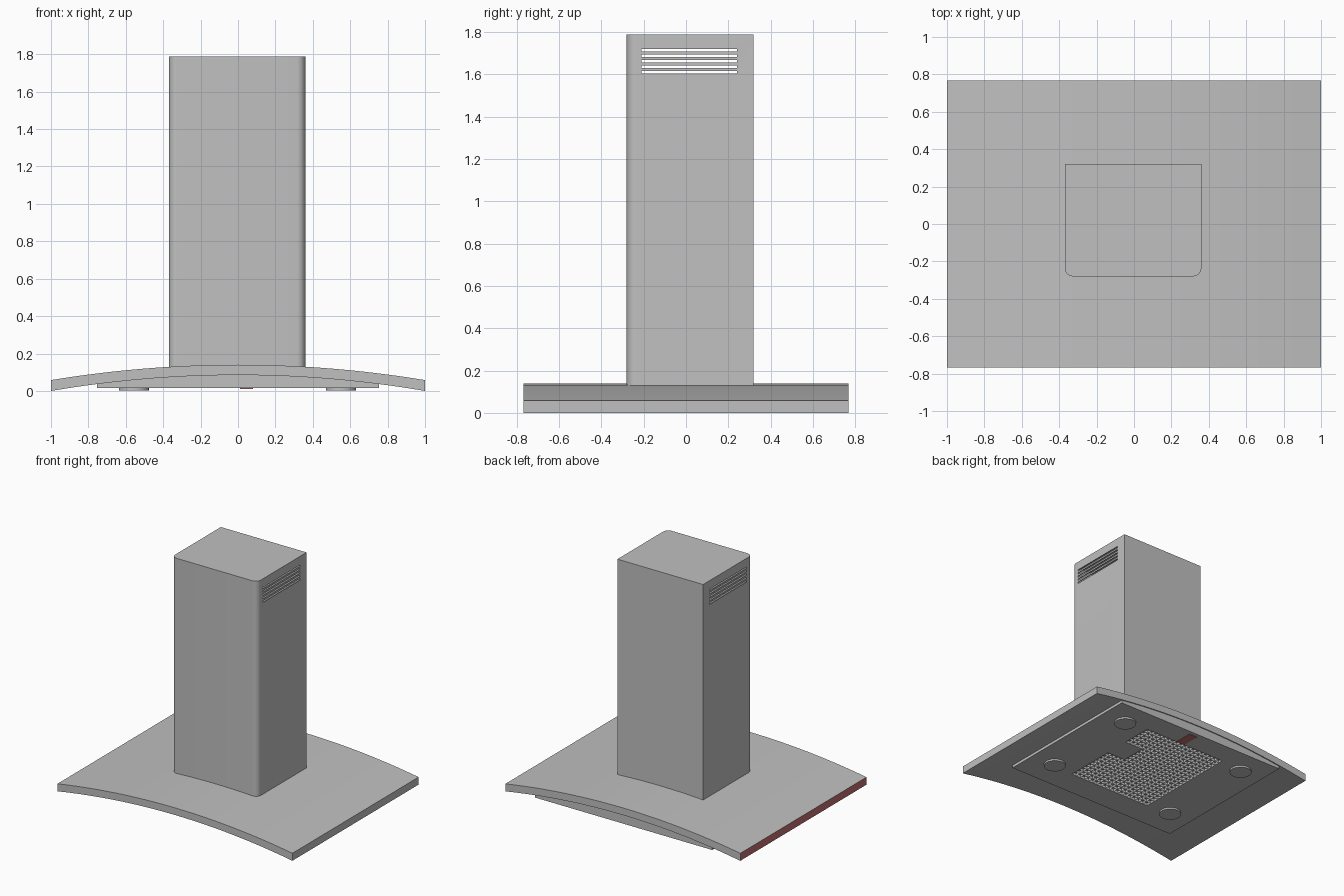
import bpy, bmesh, math
from mathutils import Matrix, Vector

cube = bpy.data.objects.get("Cube")
if cube:
    bpy.data.objects.remove(cube, do_unlink=True)


def material(name, colour):
    mat = bpy.data.materials.new(name)
    mat.use_nodes = True
    mat.diffuse_color = colour
    mat.node_tree.nodes["Principled BSDF"].inputs["Base Color"].default_value = colour
    return mat


steel = material("steel grey", (0.53, 0.53, 0.53, 1))
red = material("dull red", (0.53, 0.16, 0.16, 1))


def finish(name, bm, mats, smooth=True):
    bmesh.ops.recalc_face_normals(bm, faces=bm.faces)
    mesh = bpy.data.meshes.new(name)
    bm.to_mesh(mesh)
    bm.free()
    for mat in mats:
        mesh.materials.append(mat)
    obj = bpy.data.objects.new(name, mesh)
    bpy.context.collection.objects.link(obj)
    if smooth:
        shade(obj)
    return obj


def shade(obj):
    bpy.ops.object.select_all(action='DESELECT')
    obj.select_set(True)
    bpy.context.view_layer.objects.active = obj
    bpy.ops.object.shade_smooth_by_angle(angle=math.radians(30))


def extrude_profile(points, offset):
    bm = bmesh.new()
    face = bm.faces.new([bm.verts.new(p) for p in points])
    new = bmesh.ops.extrude_face_region(bm, geom=[face])["geom"]
    bmesh.ops.translate(bm, vec=offset,
                        verts=[v for v in new if isinstance(v, bmesh.types.BMVert)])
    return bm


def add_box(bm, size, centre):
    bmesh.ops.create_cube(bm, size=1, matrix=Matrix.Translation(centre)
                          @ Matrix.Diagonal((*size, 1)))


def span(a, b, n):
    return [a + (b - a) * i / n for i in range(n + 1)]


def arch_top(x):
    return 0.14 - 0.082 * x * x


def arch_bottom(x):
    return 0.085 * (1 - x * x)


# Arched canopy, with one coloured end
xs = span(-1, 1, 24)
outline = [(x, -0.767, arch_top(x)) for x in xs]
outline += [(x, -0.767, arch_bottom(x)) for x in reversed(xs)]
bm = extrude_profile(outline, (0, 1.535, 0))
bm.normal_update()
for f in bm.faces:
    if f.calc_center_median().x < -0.99:
        f.material_index = 1
finish("canopy", bm, [steel, red])

# Chimney with rounded front corners
left, right, front, back, radius = -0.37, 0.36, -0.28, 0.32, 0.045
outline = [(right, back, 0.1), (left, back, 0.1)]
for cx, start in ((left + radius, 180), (right - radius, 270)):
    for a in span(start, start + 90, 8):
        a = math.radians(a)
        outline.append((cx + radius * math.cos(a),
                        front + radius + radius * math.sin(a), 0.1))
chimney = finish("chimney", extrude_profile(outline, (0, 0, 1.687)), [steel], False)
wall = chimney.modifiers.new("wall", 'SOLIDIFY')
wall.thickness = 0.01
wall.offset = -1

# Vent slots through both chimney sides
bm = bmesh.new()
for i in range(5):
    add_box(bm, (1, 0.45, 0.013), (0, 0.015, 1.61 + i * 0.026))
cutter = finish("slot_cutter", bm, [steel], False)
cutter.hide_render = True
cut = chimney.modifiers.new("slots", 'BOOLEAN')
cut.operation = 'DIFFERENCE'
cut.solver = 'EXACT'
cut.object = cutter
bpy.context.view_layer.objects.active = chimney
chimney.select_set(True)
for name in ("wall", "slots"):
    bpy.ops.object.modifier_apply(modifier=name)
bpy.data.objects.remove(cutter, do_unlink=True)
shade(chimney)

# Underside panel with a perforated filter
xs = [-0.755] + span(-0.36, 0.36, 18) + [0.755]
ys = [-0.49] + span(-0.28, 0.58, 21) + [0.76]
bm = bmesh.new()
grid = [[bm.verts.new((x, y, 0.015)) for y in ys] for x in xs]
holes = []
for i in range(len(xs) - 1):
    for j in range(len(ys) - 1):
        f = bm.faces.new((grid[i][j], grid[i][j + 1], grid[i + 1][j + 1], grid[i + 1][j]))
        c = f.calc_center_median()
        notch = c.x > 0.2 and 0.14 < c.y < 0.34
        if abs(c.x) < 0.36 and -0.28 < c.y < 0.58 and not notch:
            holes.append(f)
rim = [e for e in bm.edges if e.is_boundary]
bmesh.ops.inset_individual(bm, faces=holes, thickness=0.007)
for f in bmesh.ops.extrude_discrete_faces(bm, faces=holes)["faces"]:
    for e in f.edges:
        for v in e.verts:
            v.tag = True
# Push the separated hole floors up and wall them in
bm.verts.ensure_lookup_table()
floors = {v for v in bm.verts if v.tag}
for v in floors:
    v.co.z = 0.035
# Side walls up to the canopy
new = bmesh.ops.extrude_edge_only(bm, edges=rim)["geom"]
for v in new:
    if isinstance(v, bmesh.types.BMVert):
        v.co.z = arch_bottom(v.co.x) + 0.01
finish("underside_panel", bm, [steel], False)

# Four round lamps
for x in (-0.557, 0.55):
    for y in (-0.25, 0.555):
        bm = bmesh.new()
        bmesh.ops.create_cone(bm, cap_ends=True, segments=32, radius1=0.08, radius2=0.08,
                              depth=0.02, matrix=Matrix.Translation((x, y, 0.011)))
        finish("lamp", bm, [steel])

# Coloured strip behind the filter
bm = bmesh.new()
add_box(bm, (0.07, 0.14, 0.006), (0.045, 0.66, 0.014))
finish("control_strip", bm, [red], False)
